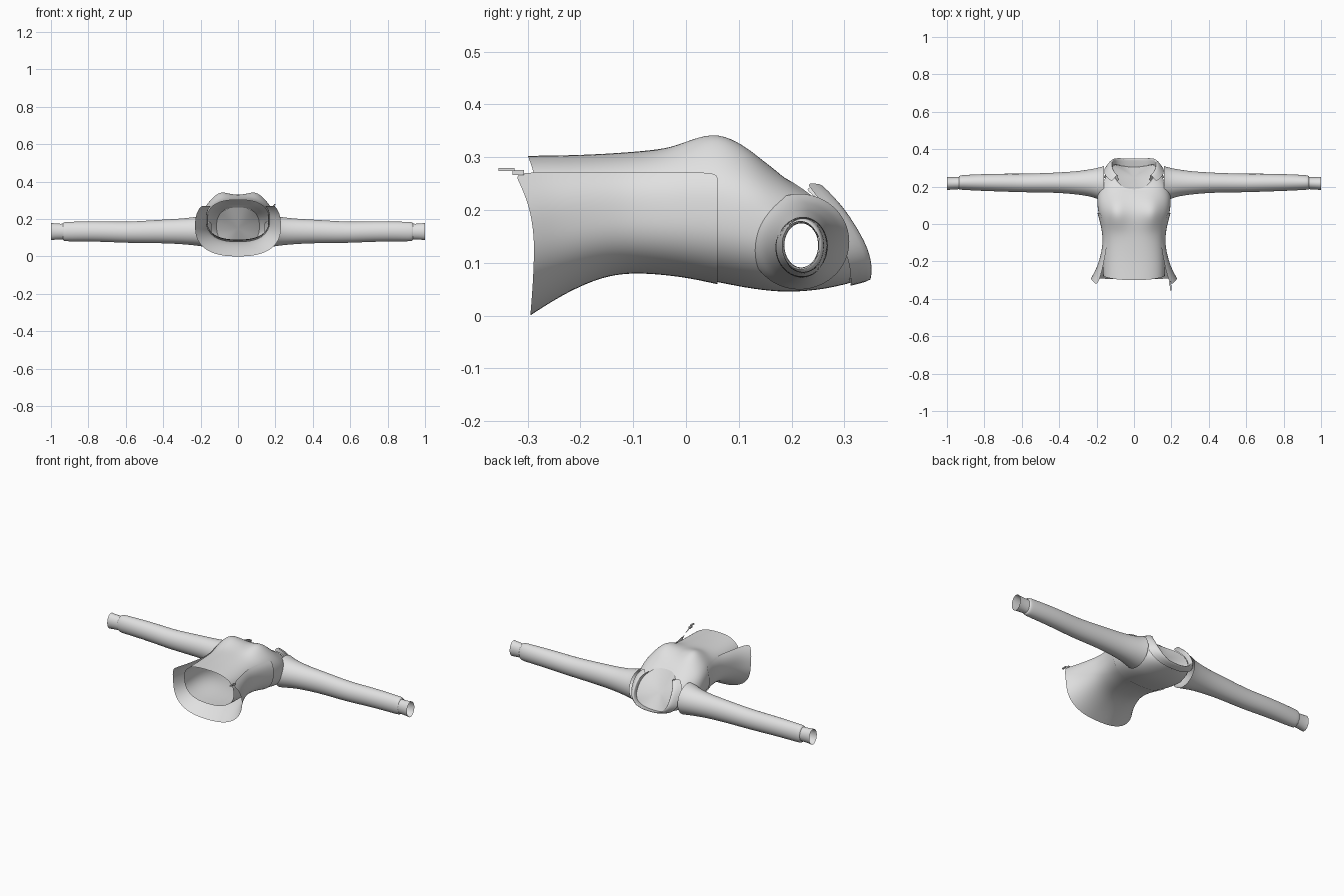
import bpy, bmesh, math
from mathutils import Vector

if "Cube" in bpy.data.objects:
    bpy.data.objects.remove(bpy.data.objects["Cube"])

fabric = bpy.data.materials.new("light_grey_fabric")
fabric.diffuse_color = (0.75, 0.75, 0.75, 1)
fabric.use_nodes = True
fabric.node_tree.nodes["Principled BSDF"].inputs["Base Color"].default_value = fabric.diffuse_color
N = 2.5  # roundness of the body sections


def power(v, n=N):
    return math.copysign(abs(v) ** (2 / n), v)


def finish(name, bm, levels=2):
    me = bpy.data.meshes.new(name)
    bmesh.ops.recalc_face_normals(bm, faces=bm.faces)
    for f in bm.faces:
        f.smooth = True
    bm.to_mesh(me)
    bm.free()
    me.materials.append(fabric)
    ob = bpy.data.objects.new(name, me)
    bpy.context.collection.objects.link(ob)
    if levels:
        m = ob.modifiers.new("smooth", "SUBSURF")
        m.levels = m.render_levels = levels
    return ob


def loft(rings, closed):
    bm = bmesh.new()
    rows = [[bm.verts.new(p) for p in r] for r in rings]
    for a, b in zip(rows, rows[1:]):
        n = len(a)
        for i in range(n if closed else n - 1):
            j = (i + 1) % n
            bm.faces.new((a[i], a[j], b[j], b[i]))
    return bm, rows


def ring_point(a, yf, zf, yb, zb, w, lift=0):
    """Point on a tilted section: a = 0 is the chest, a = pi is the back."""
    c, s = power(math.cos(a)), power(math.sin(a))
    y = (yf + yb) / 2 + c * (yf - yb) / 2 + lift * math.sin(a) ** 2
    return Vector((w * s, y, (zf + zb) / 2 + c * (zf - zb) / 2))


def bust(p):
    if p.z > 0.2:
        p.z += 0.03 * math.exp(-((abs(p.x) - 0.095) / 0.05) ** 2 - ((p.y - 0.06) / 0.07) ** 2)
    return p


# Shirt body: chest y, z, back y, z, half width, side lift
body = [(-.30, .303, -.285, .09, .165, .015), (-.2, .304, -.2, .085, .168),
        (-.1, .31, -.1, .084, .163), (-.04, .316, -.04, .08, .167),
        (.01, .326, .01, .073, .178), (.06, .329, .065, .062, .192),
        (.11, .314, .125, .05, .198), (.145, .293, .19, .043, .195),
        (.17, .275, .25, .048, .172, .02), (.18, .265, .285, .055, .145, .04),
        (.185, .262, .305, .06, .115, .05)]
SEG = 40
bm, rows = loft([[bust(ring_point(math.tau * i / SEG, *r)) for i in range(SEG)] for r in body], True)
arm_faces = []
for f in bm.faces:
    c = f.calc_center_median()
    if abs(c.x) > .1 and math.hypot(c.y - .215, c.z - .14) < .055:
        arm_faces.append(f)
bmesh.ops.delete(bm, geom=arm_faces, context="FACES")
finish("shirt_body", bm)

# Lining that closes the neck
bm = bmesh.new()
rim = [bm.verts.new(ring_point(math.tau * i / SEG, *body[-1])) for i in range(SEG)]
hub = bm.verts.new((0, .25, .15))
for i in range(SEG):
    bm.faces.new((rim[i], rim[(i + 1) % SEG], hub))
finish("neck_lining", bm, 0)

# Open jacket shell with a flared hem: y, top z, bottom z, half width
EDGE = 0.271
shell = [(-.295, .33, 0, .23), (-.25, .322, .03, .206), (-.2, .318, .056, .188),
         (-.15, .315, .075, .175), (-.1, .314, .081, .167), (-.04, .32, .077, .171),
         (.01, .33, .07, .182), (.06, .334, .059, .196)]
rings = []
for k, (y, zt, zb, w) in enumerate(shell):
    start = math.acos(((EDGE - (zt + zb) / 2) / ((zt - zb) / 2)) ** (N / 2))
    ring = []
    for i in range(33):
        p = ring_point(start + (math.tau - 2 * start) * i / 32, y, zt, y, zb, w)
        if k < 2:  # hem dips toward the front corners
            drop = .007 * math.sin(math.pi * p.z / .27) - .03 * max(0, (p.z - .14) / .13) ** 2
            p.y += drop * (1 - .5 * k)
        ring.append(p)
    rings.append(ring)
finish("jacket_shell", loft(rings, False)[0])

# Collar: stands up from the neck, then folds outward
collar = [(.19, .262, .305, .06, .115, .05), (.215, .268, .335, .068, .116, .04),
          (.238, .262, .355, .072, .118, .03), (.23, .272, .345, .064, .135, .03),
          (.205, .275, .312, .056, .16, .025)]
rings = []
for r in collar:
    a0 = math.radians(42)
    rings.append([ring_point(a0 + (math.tau - 2 * a0) * i / 28, *r) for i in range(29)])
finish("collar", loft(rings, False)[0], 1)

# Sleeves and cuffs: x, centre y, centre z, half depth, half height
sleeve = [(.16, .215, .14, .096, .092), (.19, .216, .136, .086, .084),
          (.23, .22, .135, .074, .077), (.3, .22, .134, .063, .069),
          (.4, .221, .134, .055, .064), (.5, .22, .131, .052, .06),
          (.6, .219, .129, .050, .057), (.68, .221, .132, .049, .056),
          (.8, .222, .134, .046, .054), (.9, .222, .133, .041, .053),
          (.932, .222, .133, .039, .052), (.936, .220, .133, .034, .043)]
cuff = [(.925, .219, .133, .033, .043), (.95, .218, .133, .033, .042),
        (.98, .217, .133, .034, .044), (1, .217, .133, .036, .047)]


def tube(profile, side):
    return [[(side * x, y + ry * math.cos(math.tau * i / 20), z + rz * math.sin(math.tau * i / 20))
             for i in range(20)] for x, y, z, ry, rz in profile]


for side, label in ((-1, "left"), (1, "right")):
    finish(label + "_sleeve", loft(tube(sleeve, side), True)[0])
    finish(label + "_cuff", loft(tube(cuff, side), True)[0], 1)


# Zip slider and pull at one front corner
def block(name, loc, size):
    bm = bmesh.new()
    bmesh.ops.create_cube(bm, size=1)
    for v in bm.verts:
        v.co = Vector(loc) + Vector(a * b for a, b in zip(v.co, size))
    ob = finish(name, bm, 0)
    for p in ob.data.polygons:
        p.use_smooth = False


block("zip_slider", (.193, -.318, .271), (.01, .022, .01))
block("zip_pull", (.197, -.34, .277), (.009, .03, .006))
